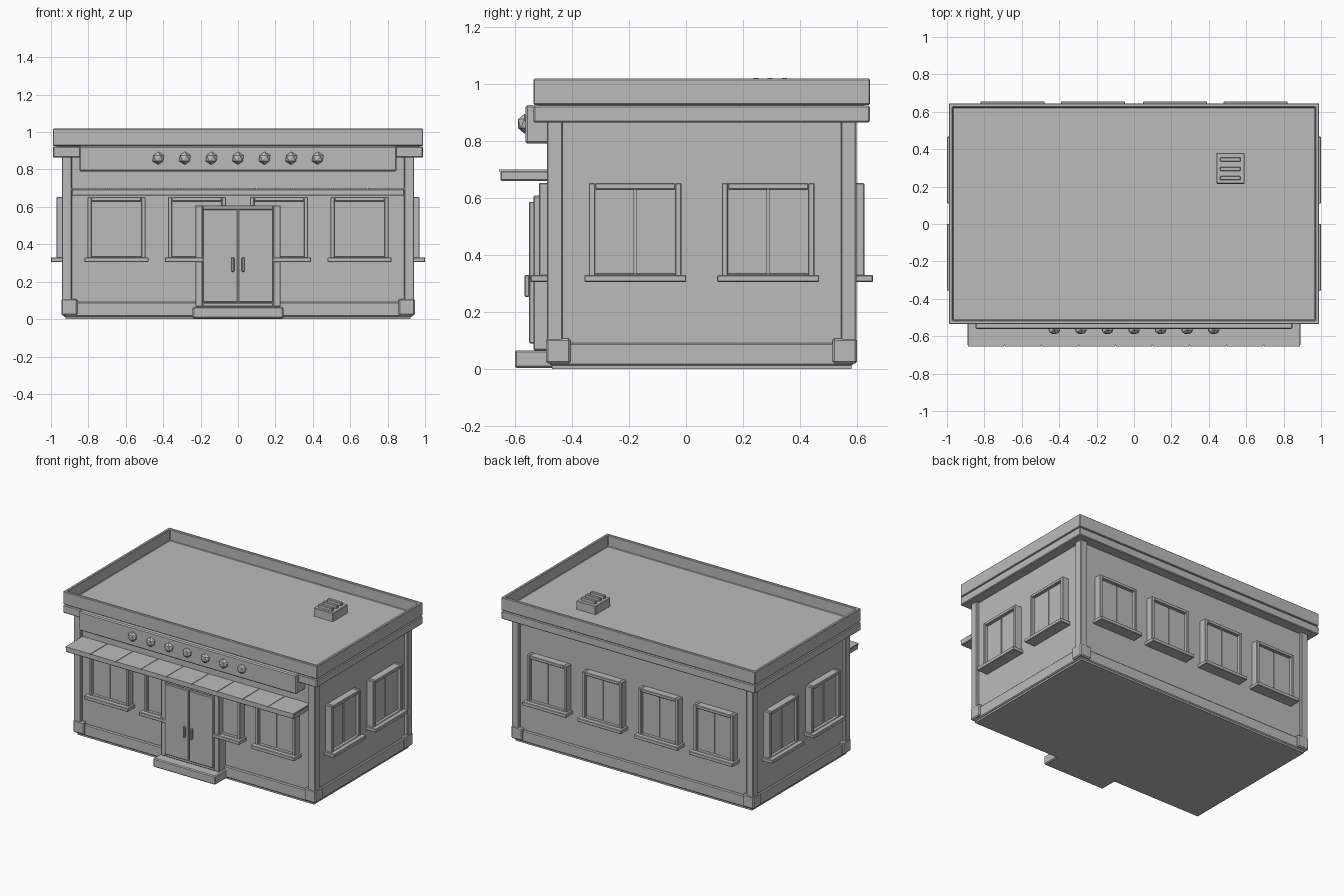
import bpy, bmesh
from mathutils import Matrix, Vector
from math import radians

if "Cube" in bpy.data.objects:
    bpy.data.objects.remove(bpy.data.objects["Cube"])

grey = bpy.data.materials.new("plain_grey")
grey.use_nodes = True
GREY = (0.5, 0.5, 0.5, 1)
grey.diffuse_color = GREY
grey.node_tree.nodes["Principled BSDF"].inputs["Base Color"].default_value = GREY

MID = 0.055                    # depth centre of the building
WALL_X, WALL_Y = 0.92, 0.52    # half sizes of the wall block


def finish(bm, name, bevel=0.0, matrix=None):
    mesh = bpy.data.meshes.new(name)
    bm.to_mesh(mesh)
    bm.free()
    mesh.materials.append(grey)
    obj = bpy.data.objects.new(name, mesh)
    bpy.context.collection.objects.link(obj)
    if matrix:
        obj.matrix_world = matrix
    if bevel:
        mod = obj.modifiers.new("soft_edges", "BEVEL")
        mod.width = bevel
        mod.segments = 1
    return obj


def add_box(bm, x, y, z):
    """Add a box given its (min, max) range on each axis."""
    size = [b - a for a, b in (x, y, z)]
    mid = [(a + b) / 2 for a, b in (x, y, z)]
    bmesh.ops.create_cube(bm, size=1, matrix=Matrix.Translation(mid) @ Matrix.Diagonal((*size, 1)))


def boxes(name, ranges, bevel=0.0, matrix=None):
    bm = bmesh.new()
    for r in ranges:
        add_box(bm, *r)
    return finish(bm, name, bevel, matrix)


def box(name, x, y, z, bevel=0.0):
    return boxes(name, [(x, y, z)], bevel)


def centred(half, middle=0.0):
    return (middle - half, middle + half)


# Walls, plinth and underside
box("walls", centred(WALL_X), centred(WALL_Y, MID), (0.02, 0.90))
box("plinth", centred(0.932), centred(0.532, MID), (0.012, 0.092), 0.006)
box("floor_slab", centred(0.922), centred(0.525, MID), (0, 0.02))

# Corner pillars and their footings
for sx, side in ((-1, "right"), (1, "left")):
    for sy, end in ((-1, "front"), (1, "back")):
        px, py = sx * 0.915, MID + sy * 0.515
        box(f"{end}_{side}_pillar", centred(0.027, px), centred(0.027, py), (0.1, 0.87), 0.004)
        bx, by = sx * 0.902, MID + sy * 0.502
        box(f"{end}_{side}_footing", centred(0.043, bx), centred(0.043, by), (0.02, 0.108), 0.007)

# Cornice and roof deck
box("cornice", centred(0.99), centred(0.59, MID), (0.865, 0.923), 0.005)
box("roof_deck", centred(0.97), centred(0.57, MID), (0.915, 0.935))

# Parapet: an outer shell with its top inset and pushed down
bm = bmesh.new()
add_box(bm, centred(0.99), centred(0.59, MID), (0.926, 1.018))
top = max(bm.faces, key=lambda f: f.calc_center_median().z)
bmesh.ops.inset_region(bm, faces=[top], thickness=0.03)
down = bmesh.ops.extrude_face_region(bm, geom=[top])["geom"]
bmesh.ops.translate(bm, vec=Vector((0, 0, -0.08)),
                    verts=[g for g in down if isinstance(g, bmesh.types.BMVert)])
bmesh.ops.delete(bm, geom=[top], context="FACES_ONLY")
finish(bm, "parapet", 0.004)

# Roof vent with slats
box("roof_vent", centred(0.075, 0.515), centred(0.082, 0.297), (0.93, 0.998), 0.003)
boxes("vent_slats", [(centred(0.055, 0.515), centred(0.011, y), (0.99, 1.02))
                     for y in (0.245, 0.295, 0.345)], 0.003)


def window(name, place, angle, width):
    """Window on the wall plane: local -y points outward, local z is up."""
    m = Matrix.Rotation(radians(angle), 4, "Z")
    m = Matrix.Translation(place) @ m
    h, t, low, high = width / 2, 0.022, 0.325, 0.652
    depth = (-0.05, 0.01)
    boxes(name + "_frame", [
        ((-h, -h + t), depth, (low, high)),
        ((h - t, h), depth, (low, high)),
        (centred(h - t), depth, (high - t, high)),
        (centred(h - t), depth, (low, low + 0.01))], 0.003, m)
    boxes(name + "_panes", [
        ((-h + t, -0.004), (-0.028, 0.01), (low, high - t)),
        ((0.004, h - t), (-0.028, 0.01), (low, high - t))], 0, m)
    boxes(name + "_mullion", [(centred(0.004), (-0.022, 0.01), (low, high - t))], 0, m)
    boxes(name + "_sill", [(centred(h + 0.016), (-0.08, 0.01), (0.305, 0.33))], 0.003, m)


# Windows on all four walls
for i, x in enumerate((-0.65, -0.22, 0.22, 0.65), 1):
    window(f"front_window_{i}", (x, MID - WALL_Y, 0), 0, 0.31)
    window(f"back_window_{i}", (x, MID + WALL_Y, 0), 180, 0.31)
for i, y in enumerate((-0.178, 0.288), 1):
    window(f"left_window_{i}", (WALL_X, y, 0), 90, 0.325)
    window(f"right_window_{i}", (-WALL_X, y, 0), -90, 0.325)

# Entrance: step, frame, double doors and handles
box("door_step", centred(0.242), (-0.6, -0.46), (0.004, 0.066), 0.006)
boxes("door_frame", [
    ((-0.228, -0.188), (-0.535, -0.46), (0.066, 0.608)),
    ((0.188, 0.228), (-0.535, -0.46), (0.066, 0.608)),
    (centred(0.188), (-0.535, -0.46), (0.585, 0.608)),
    (centred(0.188), (-0.535, -0.46), (0.066, 0.088))], 0.004)
boxes("doors", [((-0.188, -0.003), (-0.55, -0.46), (0.09, 0.586)),
                ((0.003, 0.188), (-0.55, -0.46), (0.09, 0.586))], 0.003)
boxes("door_handles", [(centred(0.008, sx * 0.028), (-0.566, -0.548), (0.253, 0.33))
                       for sx in (-1, 1)], 0.004)

# Flat awning topped by thin panels with seams
box("awning", centred(0.89), (-0.65, -0.46), (0.66, 0.694), 0.004)
step = 1.78 / 9
boxes("awning_panels", [((-0.89 + i * step + 0.002, -0.89 + (i + 1) * step - 0.002),
                         (-0.655, -0.46), (0.692, 0.7)) for i in range(9)])

# Sign board with a row of faceted lamps
box("sign_board", centred(0.848), (-0.562, -0.46), (0.79, 0.925), 0.007)
for i in range(7):
    bm = bmesh.new()
    bmesh.ops.create_icosphere(bm, subdivisions=1, radius=0.035)
    place = Matrix.Translation(((i - 3) * 0.142, -0.566, 0.86))
    finish(bm, f"lamp_{i + 1}", 0, place @ Matrix.Diagonal((1, 0.75, 1, 1)))
